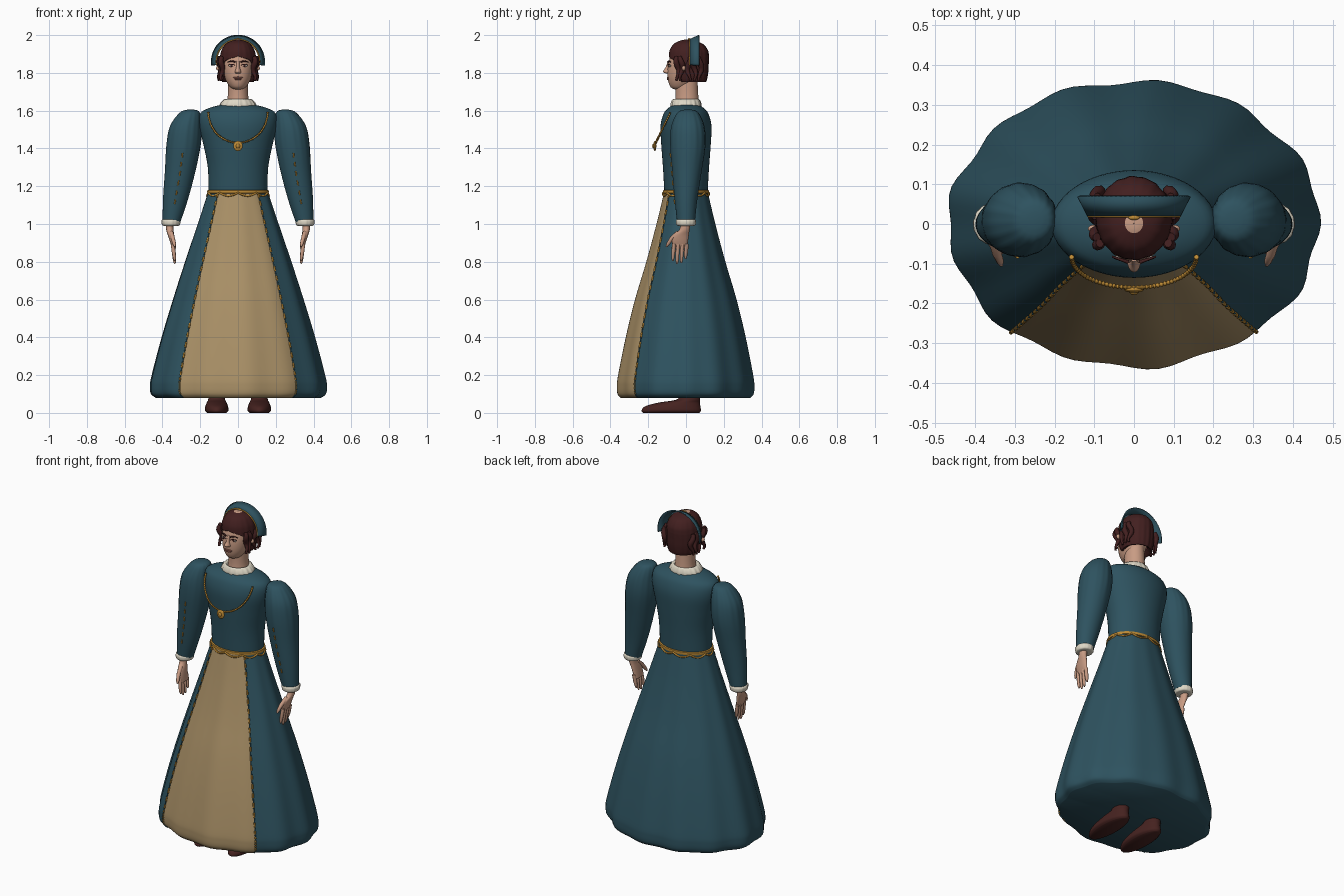
import bpy, bmesh, math
from math import sin, cos, pi, radians

old = bpy.data.objects.get("Cube")
if old:
    bpy.data.objects.remove(old, do_unlink=True)


def material(name, *rgb):
    m = bpy.data.materials.new(name)
    m.use_nodes = True
    m.diffuse_color = (*rgb, 1)
    m.node_tree.nodes["Principled BSDF"].inputs["Base Color"].default_value = (*rgb, 1)
    return m


TEAL = material("teal cloth", .027, .085, .115)
TAN = material("tan cloth", .40, .28, .135)
GOLD = material("gold trim", .50, .25, .035)
CREAM = material("cream linen", .74, .69, .57)
SKIN = material("skin", .58, .33, .23)
HAIR = material("dark auburn hair", .055, .014, .014)
LEATHER = material("brown leather", .06, .016, .014)
LIPS = material("lips", .34, .13, .10)
WHITE = material("eye white", .7, .66, .6)


def finish(name, mesh, mats, angle=50):
    mesh.shade_smooth()
    mesh.set_sharp_from_angle(angle=radians(angle))
    for m in mats:
        if m.name not in mesh.materials:
            mesh.materials.append(m)
    ob = bpy.data.objects.new(name, mesh)
    bpy.context.collection.objects.link(ob)
    return ob


def from_bmesh(name, bm, mats, angle=50):
    bmesh.ops.recalc_face_normals(bm, faces=bm.faces)
    mesh = bpy.data.meshes.new(name)
    bm.to_mesh(mesh)
    bm.free()
    return finish(name, mesh, mats, angle)


def smooth_rings(rings, steps):
    """Catmull-Rom through rings of (cx, cy, z, rx, ry, ripple, gap)."""
    r = [tuple(q) + (0,) * (7 - len(q)) for q in rings]
    r = [r[0]] + r + [r[-1]]
    out = []
    for i in range(1, len(r) - 2):
        for s in range(steps):
            t = s / steps
            out.append([b + .5 * t * (c - a + t * (2*a - 5*b + 4*c - d + t * (3*(b - c) + d - a)))
                        for a, b, c, d in zip(*r[i - 1:i + 3])])
    return out + [list(r[-2])]


def on_ring(q, a, lobes=0, lift=0):
    """Point on a ring; angle 0 faces the front, growing towards +x."""
    k = 1 + q[5] * (sin(lobes * a) + .5 * sin((lobes - 6) * a + 1))
    return (q[0] + (q[3] * k + lift) * sin(a), q[1] - (q[4] * k + lift) * cos(a), q[2])


def loft(name, rings, mats, n=48, steps=4, lobes=0, rule=None, caps=True, angle=50):
    bm = bmesh.new()
    rows = []
    for q in smooth_rings(rings, steps):
        g = max(0, q[6])
        rows.append([bm.verts.new(on_ring(q, g + (2*pi - 2*g) * j / n, lobes))
                     for j in range(n if caps else n + 1)])
    count = len(rows[0])
    for lo, hi in zip(rows, rows[1:]):
        for j in range(n):
            k = (j + 1) % count
            f = bm.faces.new((lo[j], lo[k], hi[k], hi[j]))
            if rule:
                f.material_index = rule((j + .5) / n * 2 * pi, f.calc_center_median().z)
    if caps:
        bm.faces.new(rows[0])
        bm.faces.new(rows[-1])
    else:
        bmesh.ops.remove_doubles(bm, verts=bm.verts, dist=.0002)
    return from_bmesh(name, bm, mats, angle)


def ellipsoid(name, loc, size, mat):
    bm = bmesh.new()
    bmesh.ops.create_uvsphere(bm, u_segments=20, v_segments=12, radius=1)
    for v in bm.verts:
        v.co = [c + s * p for c, s, p in zip(loc, size, v.co)]
    return from_bmesh(name, bm, [mat], 180)


def tubes(name, paths, radius, mat, closed=False):
    """Round cords; a fourth value in a point scales the radius."""
    cu = bpy.data.curves.new(name, 'CURVE')
    cu.dimensions = '3D'
    cu.bevel_depth, cu.bevel_resolution, cu.use_fill_caps = radius, 2, True
    for path in paths:
        sp = cu.splines.new('POLY')
        sp.points.add(len(path) - 1)
        sp.use_cyclic_u = closed
        for p, co in zip(sp.points, path):
            p.co = (*co[:3], 1)
            p.radius = co[3] if len(co) > 3 else 1
    tmp = bpy.data.objects.new(name + " guide", cu)
    mesh = bpy.data.meshes.new_from_object(tmp)
    bpy.data.objects.remove(tmp)
    mesh.materials.clear()
    return finish(name, mesh, [mat], 60)


# Skirt with a tan front panel and stitched panel edges
PANEL = 2 * pi * 11 / 96
skirt = [(0, 0, .08, .435, .34, .016), (0, 0, .1, .46, .356, .016), (0, 0, .14, .466, .36, .015),
         (0, 0, .2, .457, .354, .014), (0, 0, .4, .405, .315, .012), (0, 0, .6, .345, .267, .011),
         (0, 0, .8, .281, .208, .01), (0, 0, 1.0, .214, .155, .008), (0, 0, 1.17, .158, .115, .005)]
loft("skirt", skirt, [TEAL, TAN], 96, 5, 13,
     lambda a, z: int(min(a, 2 * pi - a) < PANEL))
seam = smooth_rings(skirt, 8)
for side, s in (("left", 1), ("right", -1)):
    edge = [on_ring(q, s * PANEL, 13, .002) for q in seam]
    tubes(side + "_panel_seam", [edge], .003, TEAL)
    tubes(side + "_panel_stitching", [edge[i:i + 2] for i in range(8, len(edge) - 1, 2)], .005, GOLD)

# Bodice, belt and belt swags
loft("bodice", [(0, 0, 1.16, .155, .114), (0, 0, 1.3, .16, .122), (0, 0, 1.42, .183, .131),
                (0, 0, 1.52, .206, .135), (0, 0, 1.585, .2, .118), (0, 0, 1.615, .15, .092),
                (0, 0, 1.635, .07, .06)], [TEAL])
loft("belt", [(0, 0, 1.16, .15, .11), (0, 0, 1.163, .162, .121), (0, 0, 1.178, .162, .121),
              (0, 0, 1.182, .15, .11)], [GOLD], 64, 2)
tubes("belt_swags", [[(.164 * sin(a), -.122 * cos(a), 1.165 - .016 * abs(sin(5 * a)))
                      for a in (2 * pi * i / 120 for i in range(120))]], .005, GOLD, True)

# Collar, neck and shoes
loft("collar", [(0, 0, 1.605, .088, .073, .01), (0, 0, 1.625, .097, .081, .02),
                (0, 0, 1.648, .086, .076, .02), (0, 0, 1.661, .068, .066, .01),
                (0, 0, 1.645, .05, .05)], [CREAM], 80, 3, 18)
loft("neck", [(0, .005, 1.62, .062, .066), (0, .005, 1.68, .054, .06),
              (0, .0, 1.78, .052, .06)], [SKIN], 32)

# Sleeves, cuffs and hands
sleeve = [(.25, .01, 1.605, .02, .02), (.255, .01, 1.59, .053, .055, .01),
          (.276, .01, 1.52, .083, .086, .012), (.288, .01, 1.42, .091, .093, .008),
          (.306, .005, 1.28, .081, .078), (.331, 0, 1.13, .066, .06), (.352, 0, 1.01, .047, .047)]
for side, s in (("left", 1), ("right", -1)):
    def flip(points):
        return [(s * p[0], *p[1:]) for p in points]

    loft(side + "_sleeve", flip(sleeve), [TEAL], 64, 4, 16)
    line = [on_ring(q, 0, 16, .002) for q in smooth_rings(flip(sleeve), 6) if 1.08 < q[2] < 1.39]
    tubes(side + "_sleeve_stitching", [line[i:i + 2] for i in range(0, len(line) - 1, 2)], .004, GOLD)
    loft(side + "_cuff", flip([(.355, 0, .99, .036, .038), (.355, 0, .995, .047, .05, .015),
                               (.355, 0, 1.02, .049, .052, .015), (.354, 0, 1.028, .036, .038)]),
         [CREAM], 48, 3, 14)
    loft(side + "_palm", flip([(.337, -.03, .87, .009, .034), (.346, -.032, .905, .014, .042),
                               (.354, -.025, .94, .017, .04), (.361, -.008, .97, .019, .027),
                               (.363, 0, 1.01, .02, .026)]), [SKIN], 24)
    fingers = []
    for k, tip in enumerate((.815, .795, .79, .805)):
        y = .004 - .0225 * k
        fingers.append(flip([(.346, y, .895, 1), (.34, y - .004, .85, 1),
                             (.336, y - .006, tip + .015, .8), (.334, y - .006, tip, .4)]))
    fingers.append(flip([(.354, -.04, .955, 1.2), (.345, -.075, .925, 1.1),
                         (.337, -.095, .895, .9), (.334, -.104, .88, .4)]))
    tubes(side + "_fingers", fingers, .0105, SKIN)
    loft(side + "_shoe", flip([(.113, -.078, 0, .05, .148), (.113, -.078, .012, .062, .157),
                               (.113, -.07, .035, .06, .146), (.113, -.035, .055, .052, .108),
                               (.113, .012, .07, .045, .062), (.113, .02, .1, .04, .05)]),
         [LEATHER], 32)

# Chain necklace with pendant
chain = []
for i in range(97):
    t = pi * (i / 96 - .5)
    chain.append((.157 * sin(t), -.083 - .077 * cos(t), 1.59 - .16 * cos(t), .55 if i % 2 else 1.1))
tubes("necklace_chain", [chain], .006, GOLD)
ellipsoid("pendant", (0, -.165, 1.413), (.025, .008, .027), GOLD)
ellipsoid("pendant_boss", (0, -.172, 1.413), (.011, .007, .012), GOLD)

# Head and face
loft("head", [(0, -.03, 1.712, .02, .028), (0, -.03, 1.725, .042, .052), (0, -.02, 1.765, .066, .076),
              (0, -.01, 1.82, .078, .088), (0, 0, 1.87, .08, .088), (0, .005, 1.92, .07, .076),
              (0, .008, 1.955, .04, .045), (0, .008, 1.966, .01, .01)], [SKIN], 40)
loft("nose", [(0, -.088, 1.796, .012, .016), (0, -.092, 1.806, .017, .03),
              (0, -.092, 1.828, .01, .017), (0, -.088, 1.862, .007, .007)], [SKIN], 20)
ellipsoid("upper_lip", (0, -.095, 1.775, ), (.026, .007, .005), LIPS)
ellipsoid("lower_lip", (0, -.094, 1.767), (.02, .008, .005), LIPS)
for side, s in (("left", 1), ("right", -1)):
    ellipsoid(side + "_eye", (s * .034, -.085, 1.838), (.016, .007, .007), WHITE)
    ellipsoid(side + "_iris", (s * .034, -.0905, 1.838), (.006, .003, .0065), HAIR)
    tubes(side + "_eyelid", [[(s * (.034 + .017 * u), -.091 + .006 * u, 1.846 - .006 * u * u)
                              for u in (-1, -.5, 0, .5, 1)]], .002, HAIR)
    tubes(side + "_eyebrow", [[(s * (.035 + .02 * u), -.089 + .007 * u, 1.862 - .005 * u * u, 1.2 - .4 * u)
                               for u in (-1, -.5, 0, .5, 1)]], .003, HAIR)
    ellipsoid(side + "_ear_lobe", (s * .1, -.012, 1.825), (.016, .01, .014), SKIN)
    # Hanging locks beside the face
    locks = [[(s * (x + .006 * sin(9 * u)), y + .008 * sin(7 * u + y * 60), 1.885 - .125 * u,
               .5 + .6 * sin(pi * min(1, u + .15))) for u in (i / 10 for i in range(11))]
             for x, y in ((.086, -.045), (.094, -.025), (.097, .015), (.098, .045), (.092, .075))]
    tubes(side + "_locks", locks, .014, HAIR)

# Bobbed hair open around the face, with a bare crown spot
hair = loft("hair", [(0, .025, 1.77, .052, .06, 0, 1), (0, .022, 1.752, .082, .083, .012, .98),
                     (0, .016, 1.80, .095, .1, .012, .96), (0, .015, 1.85, .097, .104, .012, .92),
                     (0, .015, 1.872, .096, .105, .01, .6), (0, .015, 1.89, .094, .105, .01),
                     (0, .015, 1.92, .087, .1, .01), (0, .012, 1.955, .064, .075, .008),
                     (0, .002, 1.973, .023, .025), (0, 0, 1.976, .001, .001)],
            [HAIR, SKIN], 72, 4, 18, lambda a, z: int(z > 1.973), caps=False)
shell = hair.modifiers.new("thickness", 'SOLIDIFY')
shell.thickness = .008
shell.offset = -1

# Flared crescent headdress with gold front edge
bm = bmesh.new()
arc = [radians(-9 + 198 * i / 40) for i in range(41)]
front = [(.114 * cos(t), .02, 1.86 + .116 * sin(t)) for t in arc]
back = [(.14 * cos(t), .07, 1.86 + .138 * sin(t)) for t in arc]
rows = [[bm.verts.new(p) for p in row] for row in (front, back)]
for i in range(40):
    bm.faces.new((rows[0][i], rows[0][i + 1], rows[1][i + 1], rows[1][i]))
crescent = from_bmesh("headdress", bm, [TEAL])
band = crescent.modifiers.new("thickness", 'SOLIDIFY')
band.thickness, band.offset = .007, 0
tubes("headdress_edge", [front], .004, GOLD)
ellipsoid("headdress_jewel", (0, .016, 1.978), (.014, .006, .006), GOLD)
